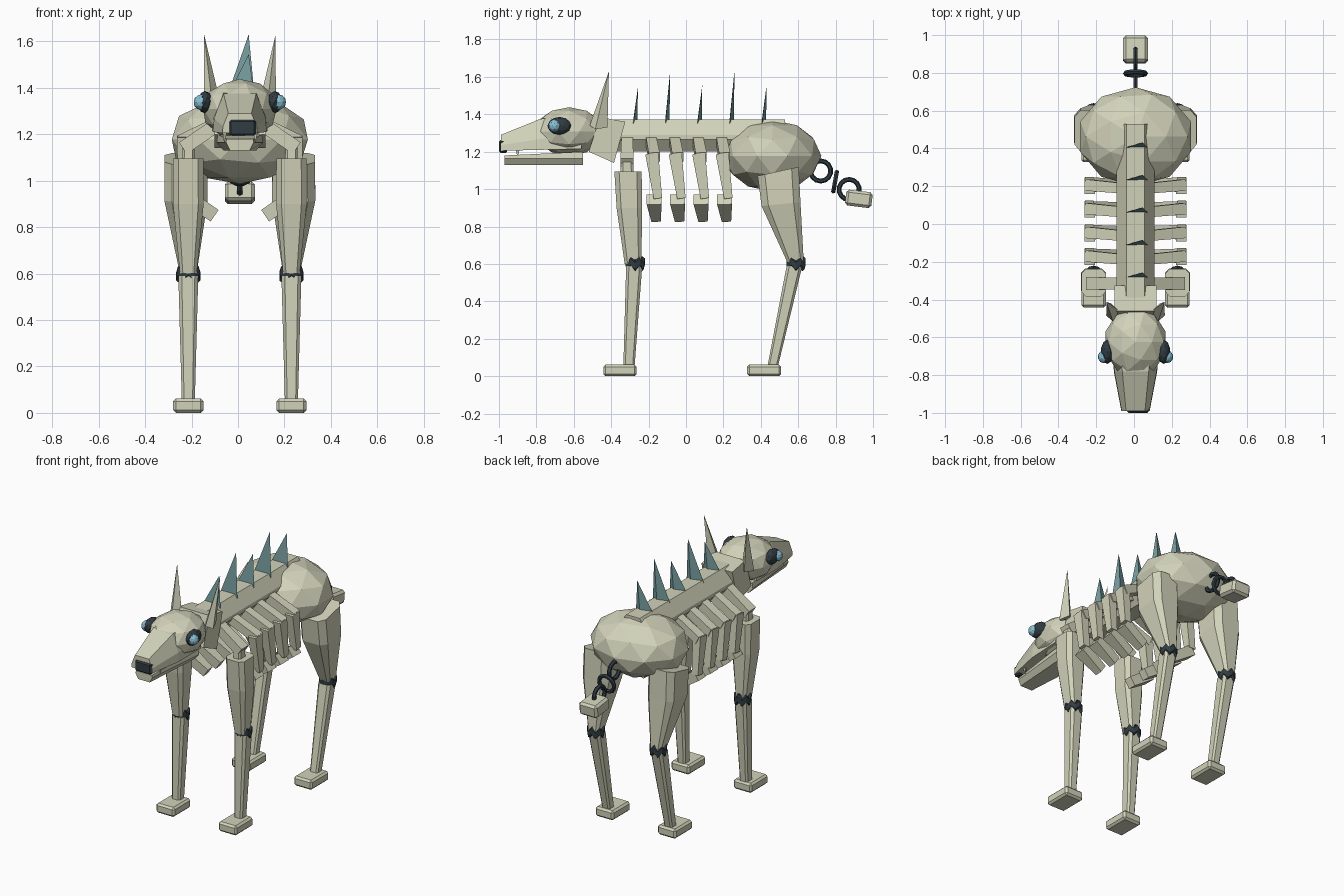
import bpy, bmesh, math
from mathutils import Vector, Matrix

if "Cube" in bpy.data.objects:
    bpy.data.objects.remove(bpy.data.objects["Cube"])

X0 = 0.008  # body centre line


def material(name, rgb):
    m = bpy.data.materials.new(name)
    m.diffuse_color = (*rgb, 1)
    m.use_nodes = True
    m.node_tree.nodes["Principled BSDF"].inputs["Base Color"].default_value = m.diffuse_color
    return m


BONE = material("pale_bone", (0.64, 0.645, 0.49))
DARK = material("dark_metal", (0.03, 0.045, 0.055))
TEAL = material("teal_spike", (0.18, 0.33, 0.34))
BLUE = material("eye_blue", (0.25, 0.52, 0.64))


def finish(name, bm, mat):
    bmesh.ops.recalc_face_normals(bm, faces=bm.faces)
    me = bpy.data.meshes.new(name)
    bm.to_mesh(me)
    bm.free()
    me.materials.append(mat)
    ob = bpy.data.objects.new(name, me)
    ob.location.x = X0
    bpy.context.collection.objects.link(ob)
    return ob


def loft(name, rings, mat):
    """Skin a list of equal-length point rings and cap both ends."""
    bm = bmesh.new()
    vs = [[bm.verts.new(p) for p in r] for r in rings]
    n = len(vs[0])
    for a, b in zip(vs, vs[1:]):
        for i in range(n):
            j = (i + 1) % n
            bm.faces.new((a[i], a[j], b[j], b[i]))
    bm.faces.new(vs[0])
    bm.faces.new(vs[-1])
    return finish(name, bm, mat)


def octagon(hx, hy, c=0.35):
    k = 1 - c
    return [(hx, -hy * k), (hx, hy * k), (hx * k, hy), (-hx * k, hy),
            (-hx, hy * k), (-hx, -hy * k), (-hx * k, -hy), (hx * k, -hy)]


def limb(name, levels, mat=BONE, c=0.35):
    """Levels: (x, y, z, half width, half depth, tilt)."""
    return loft(name, [[(x + u, y + v, z + v * t) for u, v in octagon(hx, hy, c)]
                       for x, y, z, hx, hy, t in levels], mat)


def beam(name, p, q, w0, w1, d0, d1):
    """Square-section bar between two points; d is its size along y."""
    p, q = Vector(p), Vector(q)
    ax = (q - p).normalized()
    yv = Vector((0, 1, 0))
    yv = (yv - ax * yv.dot(ax)).normalized()
    side = ax.cross(yv)
    ring = lambda o, w, d: [o + side * w * a / 2 + yv * d * b / 2
                            for a, b in ((-1, -1), (1, -1), (1, 1), (-1, 1))]
    return loft(name, [ring(p, w0, d0), ring(q, w1, d1)], BONE)


def ball(name, loc, radii, mat, sub=2):
    bm = bmesh.new()
    bmesh.ops.create_icosphere(bm, subdivisions=sub, radius=1,
                               matrix=Matrix.Translation(loc) @ Matrix.Diagonal((*radii, 1)))
    return finish(name, bm, mat)


def block(name, loc, size, mat, bevel=0.0, rx=0.0):
    bm = bmesh.new()
    bmesh.ops.create_cube(bm, size=1, matrix=Matrix.Diagonal((*size, 1)))
    if bevel:
        bmesh.ops.bevel(bm, geom=list(bm.edges), offset=bevel, segments=1, affect='EDGES')
    bmesh.ops.transform(bm, verts=bm.verts,
                        matrix=Matrix.Translation(loc) @ Matrix.Rotation(rx, 4, 'X'))
    return finish(name, bm, mat)


def spike(name, base, tip, mat):
    bm = bmesh.new()
    b = [bm.verts.new(p) for p in base]
    t = bm.verts.new(tip)
    bm.faces.new(b)
    for i in range(len(b)):
        bm.faces.new((b[i], b[(i + 1) % len(b)], t))
    return finish(name, bm, mat)


def ring_link(name, loc, R, r, rot):
    seg, sides = 14, 6
    bm = bmesh.new()
    m = Matrix.Translation(loc) @ rot
    vs = []
    for i in range(seg):
        a = 2 * math.pi * i / seg
        vs.append([])
        for j in range(sides):
            b = 2 * math.pi * j / sides
            d = R + r * math.cos(b)
            vs[i].append(bm.verts.new(m @ Vector((d * math.cos(a), d * math.sin(a), r * math.sin(b)))))
    for i in range(seg):
        for j in range(sides):
            k, l = (i + 1) % seg, (j + 1) % sides
            bm.faces.new((vs[i][j], vs[k][j], vs[k][l], vs[i][l]))
    return finish(name, bm, mat=DARK)


def knee(name, x, y, z):
    """Zigzag collar around the leg joint."""
    rings = []
    for h, r in ((-0.028, 0.04), (-0.018, 0.052), (0.018, 0.052), (0.028, 0.04)):
        rings.append([(x + r * math.cos(i * math.pi / 6), y + r * math.sin(i * math.pi / 6),
                       z + h + (0.012 if i % 2 else -0.012)) for i in range(12)])
    return loft(name, rings, DARK)


# Spine and hips
profile = [(0.048, 1.372), (0.1, 1.29), (0.1, 1.265), (0.05, 1.2),
           (-0.05, 1.2), (-0.1, 1.265), (-0.1, 1.29), (-0.048, 1.372)]
loft("spine", [[(x, y, z) for x, z in profile] for y in (-0.46, 0.53)], BONE)
ball("hips", (0, 0.462, 1.178), (0.308, 0.262, 0.192), BONE)

# Back spikes
for i, top in enumerate((1.545, 1.63, 1.555, 1.63, 1.555)):
    y = -0.275 + 0.172 * i
    spike(f"back_spike_{i + 1}",
          [(-0.06, y - 0.01, 1.35), (0.065, y - 0.008, 1.35), (0.02, y + 0.015, 1.35)],
          (0.038, y + 0.018, top), TEAL)

# Neck and skull
yz = [(-0.46, 1.385), (-0.325, 1.36), (-0.385, 1.14), (-0.52, 1.2)]
loft("neck", [[(x, y, z) for y, z in yz] for x in (-0.11, 0.11)], BONE)
ball("skull", (0, -0.625, 1.308), (0.166, 0.188, 0.13), BONE)


# Snout, jaw and nose
def trapezoid(y, top, bottom, z1, z0):
    return [(-bottom, y, z0), (bottom, y, z0), (bottom * 0.97, y, z0 + (z1 - z0) * 0.35),
            (top, y, z1), (-top, y, z1), (-bottom * 0.97, y, z0 + (z1 - z0) * 0.35)]


loft("snout", [trapezoid(-0.99, 0.05, 0.075, 1.29, 1.205),
               trapezoid(-0.78, 0.07, 0.115, 1.375, 1.21),
               trapezoid(-0.56, 0.08, 0.12, 1.40, 1.215)], BONE)
loft("lower_jaw", [[(x * w, y, z) for x, z in
                    ((-0.7, 1.13), (0.7, 1.13), (1, 1.165), (0.95, zt), (-0.95, zt), (-1, 1.165))]
                   for y, w, zt in ((-0.97, 0.06, 1.18), (-0.55, 0.1, 1.2))], BONE)
block("nose", (0.012, -0.978, 1.228), (0.115, 0.044, 0.068), DARK, 0.008)

for s, side in ((-1, "left"), (1, "right")):
    # Face details
    ball(f"eye_socket_{side}", (s * 0.15, -0.677, 1.338), (0.034, 0.064, 0.048), DARK)
    ball(f"eye_{side}", (s * 0.166, -0.703, 1.338), (0.034, 0.034, 0.034), BLUE)
    spike(f"ear_{side}", [(s * 0.155, -0.485, 1.32), (s * 0.12, -0.515, 1.34),
                          (s * 0.085, -0.46, 1.34), (s * 0.13, -0.42, 1.33)],
          (s * 0.154, -0.412, 1.63), BONE)
    spike(f"fang_{side}", [(s * 0.075, -0.91, 1.21), (s * 0.055, -0.9, 1.21),
                           (s * 0.075, -0.89, 1.21)], (s * 0.068, -0.9, 1.165), BONE)

    # Ribs in three jointed pieces
    for i in range(4):
        y = -0.175 + 0.1255 * i
        n = f"{side}_{i + 1}"
        beam(f"rib_top_{n}", (s * 0.07, y - 0.012, 1.26), (s * 0.255, y + 0.005, 1.17),
             0.055, 0.055, 0.055, 0.06)
        beam(f"rib_side_{n}", (s * 0.243, y - 0.008, 1.19), (s * 0.245, y + 0.025, 0.95),
             0.055, 0.045, 0.07, 0.045)
        beam(f"rib_tip_{n}", (s * 0.25, y + 0.005, 0.945), (s * 0.11, y + 0.015, 0.85),
             0.065, 0.06, 0.08, 0.05)

    # Shoulder
    beam(f"shoulder_{side}", (s * 0.07, -0.315, 1.26), (s * 0.245, -0.315, 1.14),
         0.06, 0.06, 0.06, 0.07)
    limb(f"shoulder_peg_{side}", [(s * 0.222, -0.315, 1.06, 0.028, 0.036, 0),
                                  (s * 0.222, -0.315, 1.17, 0.025, 0.032, 0)])

    # Front leg
    x = s * 0.222
    limb(f"front_upper_leg_{side}", [(x, -0.31, 1.095, 0.065, 0.073, 0),
                                     (x, -0.303, 0.9, 0.066, 0.068, 0),
                                     (x, -0.283, 0.6, 0.036, 0.045, 0)])
    knee(f"front_knee_{side}", x, -0.272, 0.6)
    limb(f"front_lower_leg_{side}", [(x, -0.277, 0.59, 0.043, 0.043, 0),
                                     (x, -0.305, 0.05, 0.028, 0.03, 0)])
    block(f"front_foot_{side}", (x, -0.353, 0.031), (0.13, 0.178, 0.062), BONE, 0.012)

    # Hind leg
    limb(f"hind_thigh_{side}", [(s * 0.232, 0.493, 1.095, 0.092, 0.11, 0.22),
                                (s * 0.232, 0.508, 0.92, 0.093, 0.104, 0.1),
                                (x, 0.588, 0.6, 0.036, 0.042, 0)])
    knee(f"hind_knee_{side}", x, 0.588, 0.6)
    limb(f"hind_lower_leg_{side}", [(x, 0.58, 0.59, 0.043, 0.042, 0),
                                    (x, 0.463, 0.05, 0.028, 0.028, 0)])
    block(f"hind_foot_{side}", (x, 0.418, 0.031), (0.13, 0.182, 0.062), BONE, 0.012)

# Chain tail with a blunt end block
edge_on = Matrix.Rotation(math.pi / 2, 4, 'Y')
ring_link("tail_link_1", (0, 0.72, 1.097), 0.054, 0.013, edge_on)
ring_link("tail_link_2", (0, 0.797, 1.04), 0.053, 0.013, Matrix.Rotation(math.radians(80), 4, 'X'))
ring_link("tail_link_3", (0, 0.872, 0.998), 0.054, 0.013, edge_on)
block("tail_end", (0, 0.924, 0.948), (0.13, 0.142, 0.085), BONE, 0.014, math.radians(-7))
